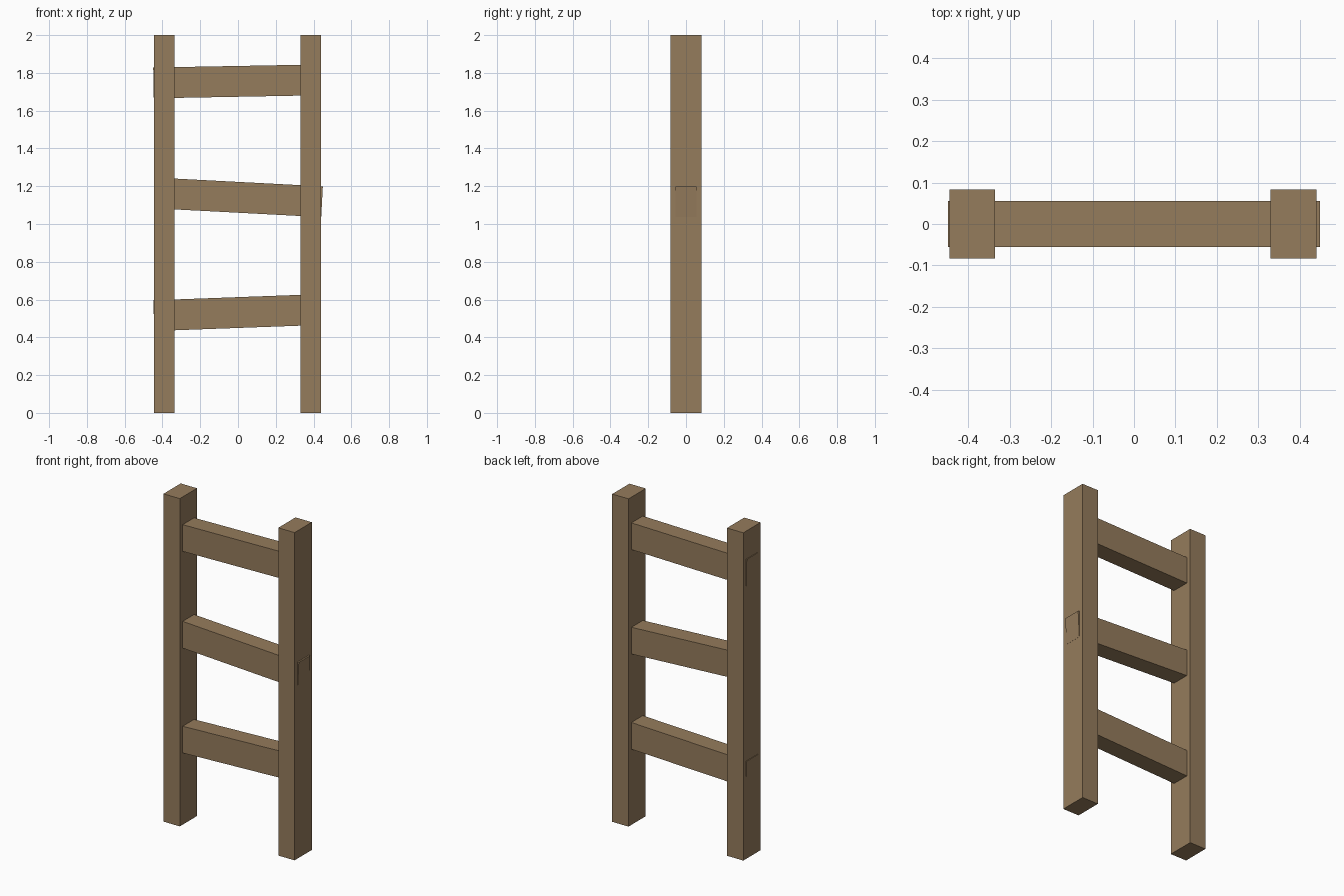
import bpy
import math

if "Cube" in bpy.data.objects:
    bpy.data.objects.remove(bpy.data.objects["Cube"])

wood = bpy.data.materials.new("brown_wood")
wood.diffuse_color = (0.30, 0.20, 0.107, 1.0)
wood.use_nodes = True
wood.node_tree.nodes["Principled BSDF"].inputs["Base Color"].default_value = wood.diffuse_color


def beam(name, centre, size, tilt=0.0):
    """Square-edged timber, tilted in the x-z plane (positive raises the right end)."""
    bpy.ops.mesh.primitive_cube_add(size=1, location=centre)
    obj = bpy.context.object
    obj.name = name
    obj.scale = size
    obj.rotation_euler = (0, -math.radians(tilt), 0)
    obj.data.materials.append(wood)
    return obj


# Upright posts
for side, x in (("left", -0.39), ("right", 0.385)):
    beam(f"{side}_post", (x, 0, 1.0), (0.11, 0.166, 2.0))

# Slightly crooked rungs, whose ends just poke through the posts
rungs = (
    ("lower_rung", -0.006, 0.531, 2.1),
    ("middle_rung", 0.0055, 1.141, -3.0),
    ("upper_rung", -0.0075, 1.755, 1.05),
)
for name, x, z, tilt in rungs:
    beam(name, (x, 0, z), (0.88, 0.11, 0.163), tilt)
